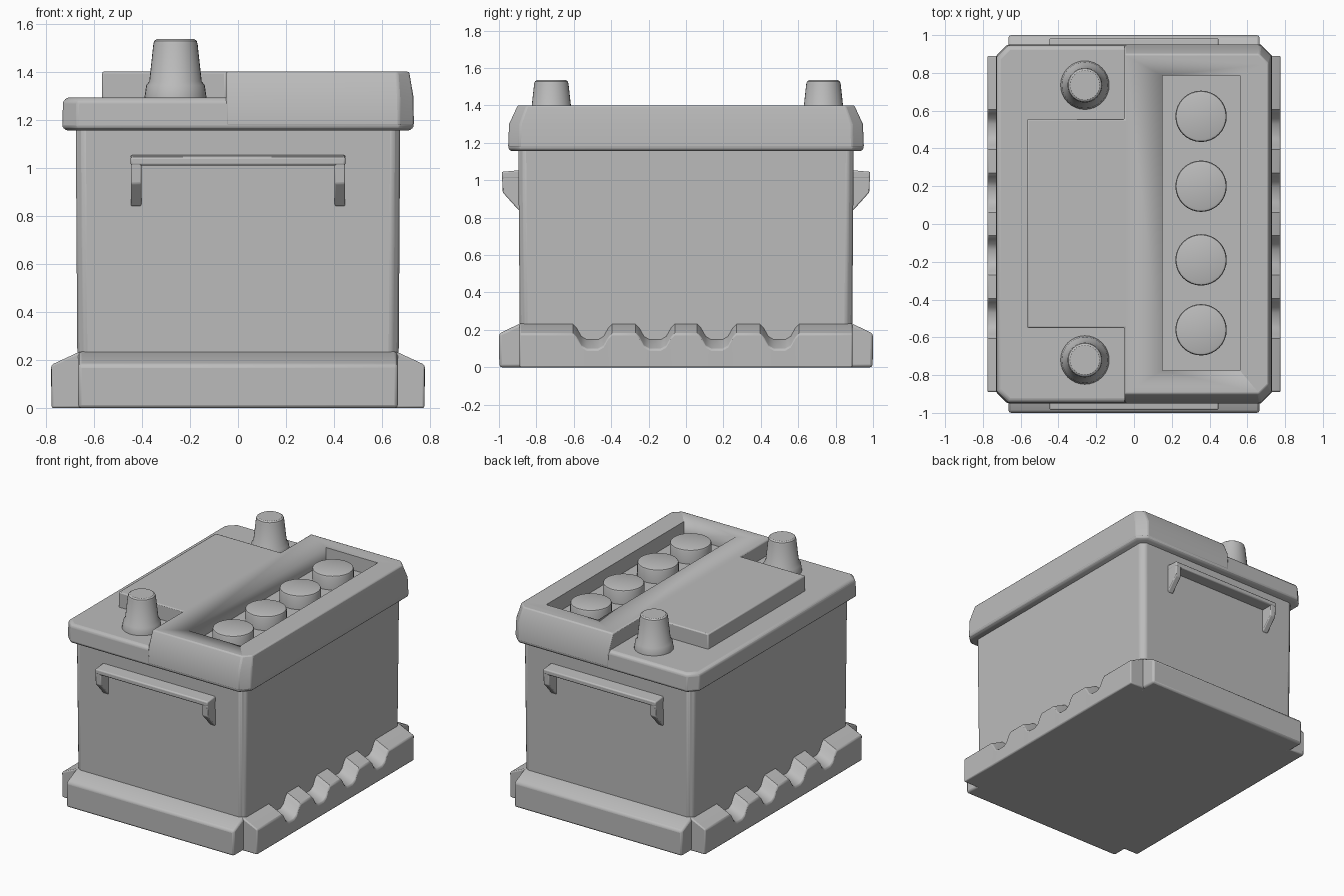
import bpy, bmesh, math

if "Cube" in bpy.data.objects:
    bpy.data.objects.remove(bpy.data.objects["Cube"])

plastic = bpy.data.materials.new("plain grey")
plastic.diffuse_color = (0.5, 0.5, 0.5, 1)
plastic.use_nodes = True
plastic.node_tree.nodes["Principled BSDF"].inputs["Base Color"].default_value = plastic.diffuse_color


def loft(name, rings, bevel=0.0, segs=2, limit=35):
    """Skin a stack of equal-length rings, cap both ends, bevel, smooth by angle."""
    bm = bmesh.new()
    vs = [[bm.verts.new(p) for p in r] for r in rings]
    n = len(rings[0])
    for a, b in zip(vs, vs[1:]):
        for i in range(n):
            j = (i + 1) % n
            bm.faces.new((a[i], a[j], b[j], b[i]))
    bm.faces.new(vs[0][::-1])
    bm.faces.new(vs[-1])
    bmesh.ops.recalc_face_normals(bm, faces=bm.faces)
    me = bpy.data.meshes.new(name)
    bm.to_mesh(me)
    bm.free()
    ob = bpy.data.objects.new(name, me)
    bpy.context.collection.objects.link(ob)
    me.materials.append(plastic)
    bpy.ops.object.select_all(action='DESELECT')
    ob.select_set(True)
    bpy.context.view_layer.objects.active = ob
    bpy.ops.object.shade_smooth_by_angle(angle=math.radians(35))
    if bevel:
        m = ob.modifiers.new("bevel", 'BEVEL')
        m.width, m.segments = bevel, segs
        m.limit_method, m.angle_limit = 'ANGLE', math.radians(limit)
    return ob


def rect(hx, hy, c, z):
    """Rectangle outline with cut corners."""
    q = [(hx, -hy + c), (hx, hy - c), (hx - c, hy), (-hx + c, hy),
         (-hx, hy - c), (-hx, -hy + c), (-hx + c, -hy), (hx - c, -hy)]
    return [(x, y, z) for x, y in q]


def turned(name, x, y, profile, n=32):
    """Round part from (radius, z) pairs."""
    return loft(name, [[(x + r * math.cos(2 * math.pi * i / n),
                         y + r * math.sin(2 * math.pi * i / n), z)
                        for i in range(n)] for r, z in profile])


# case
loft("case", [rect(0.667, 0.887, 0.03, 0), rect(0.675, 0.897, 0.03, 1.2)], 0.012)

# lid slab
loft("lid", [rect(0.715, 0.935, 0.06, 1.155), rect(0.731, 0.95, 0.06, 1.17),
             rect(0.728, 0.945, 0.06, 1.275), rect(0.712, 0.93, 0.055, 1.292)], 0.008)


# raised lid section, stepped around the terminals
def raised(hx, hy, c, z):
    right = [(-0.05, -hy), (hx - c, -hy), (hx, -hy + c),
             (hx, hy - c), (hx - c, hy), (-0.05, hy)]
    left = [(-0.05, 0.555), (-0.565, 0.555), (-0.565, -0.55), (-0.05, -0.55)]
    return [(x, y, z) for x, y in right + left]


top = loft("raised_lid", [raised(0.732, 0.951, 0.06, 1.175),
                          raised(0.729, 0.946, 0.06, 1.30),
                          raised(0.712, 0.900, 0.05, 1.40)], 0.008)

# cap well cut in the lid
well = loft("well_cutter", [[(0.15, -0.775, z), (0.56, -0.775, z),
                             (0.56, 0.785, z), (0.15, 0.785, z)] for z in (1.295, 1.5)])
well.hide_render = True
well.hide_viewport = True
cut = top.modifiers.new("well", 'BOOLEAN')
cut.operation, cut.object, cut.solver = 'DIFFERENCE', well, 'EXACT'

# filler caps
for i, y in enumerate((-0.56, -0.19, 0.20, 0.57)):
    turned(f"filler_cap_{i + 1}", 0.355, y,
           [(0.136, 1.285), (0.136, 1.383), (0.132, 1.392), (0.122, 1.396)])

# terminals
for name, y in (("front_terminal", -0.72), ("back_terminal", 0.735)):
    turned(name, -0.26, y, [(0.13, 1.28), (0.128, 1.30), (0.122, 1.342), (0.109, 1.36),
                            (0.092, 1.515), (0.088, 1.528), (0.078, 1.535)])

# side feet with scalloped notches
dips = [(-0.105, 0), (-0.085, 0.02), (-0.06, 0.065), (-0.03, 0.083),
        (0.03, 0.083), (0.06, 0.065), (0.085, 0.02), (0.105, 0)]
line = [(-0.89, 0)] + [(c + dy, d) for c in (-0.5, -0.165, 0.165, 0.5)
                       for dy, d in dips] + [(0.89, 0)]
for name, s in (("left_foot", -1), ("right_foot", 1)):
    loft(name, [[(s * 0.64, y, 0), (s * 0.775, y, 0), (s * 0.777, y, 0.18 - d),
                 (s * 0.665, y, 0.232 - d), (s * 0.64, y, 0.236 - d)]
                for y, d in line], 0.008, 2, 55)

for name, s in (("front", -1), ("back", 1)):
    # end feet
    loft(name + "_foot", [[(x, s * 0.85, 0), (x, s * 0.998, 0), (x, s * 1.0, 0.18),
                           (x, s * 0.885, 0.235), (x, s * 0.85, 0.235)]
                          for x in (-0.665, 0.665)], 0.014)
    # handle: grip rail and two gusset legs
    loft(name + "_handle_rail", [[(x, s * 0.87, 1.055), (x, s * 0.985, 1.045),
                                  (x, s * 0.985, 1.01), (x, s * 0.87, 1.01)]
                                 for x in (-0.447, 0.447)], 0.008)
    for side, t in (("left", -1), ("right", 1)):
        loft(f"{name}_handle_{side}_leg",
             [[(t * x, s * 0.87, 1.03), (t * x, s * 0.984, 1.03),
               (t * x, s * 0.98, 0.935), (t * x, s * 0.895, 0.84), (t * x, s * 0.87, 0.84)]
              for x in (0.402, 0.446)], 0.006)
